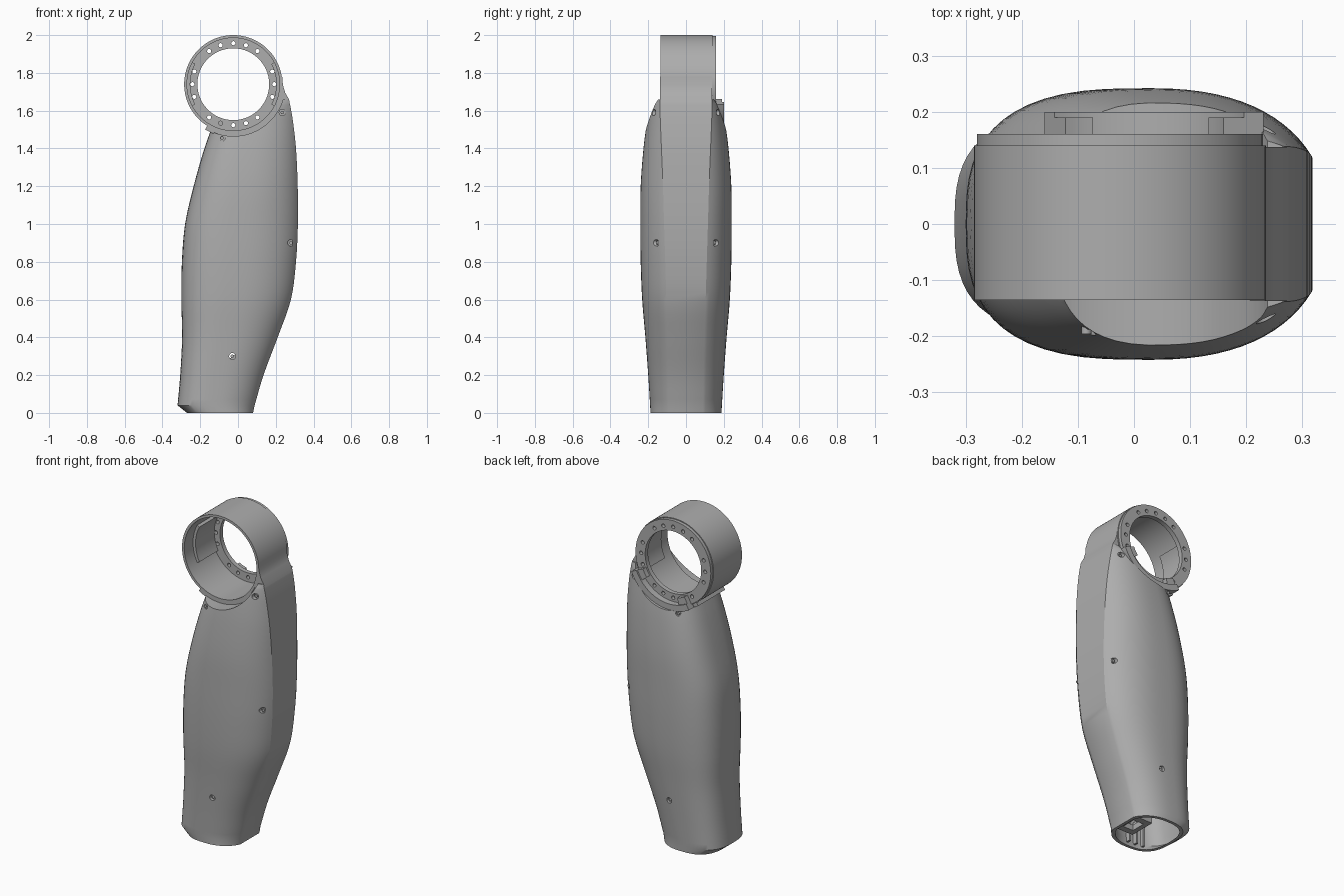
import bpy, bmesh, math
from mathutils import Vector

if "Cube" in bpy.data.objects:
    bpy.data.objects.remove(bpy.data.objects["Cube"], do_unlink=True)

grey = bpy.data.materials.new("satin_grey")
grey.use_nodes = True
grey.diffuse_color = (0.42, 0.42, 0.42, 1)
grey.node_tree.nodes["Principled BSDF"].inputs["Base Color"].default_value = grey.diffuse_color

CX, CZ = -0.025, 1.74          # ring centre


def make(name, bm):
    bmesh.ops.recalc_face_normals(bm, faces=bm.faces)
    mesh = bpy.data.meshes.new(name)
    bm.to_mesh(mesh)
    bm.free()
    mesh.materials.append(grey)
    ob = bpy.data.objects.new(name, mesh)
    bpy.context.collection.objects.link(ob)
    return ob


def select(ob):
    bpy.ops.object.select_all(action='DESELECT')
    ob.select_set(True)
    bpy.context.view_layer.objects.active = ob


def cut(ob, cutter):
    cutter.hide_render = True
    mod = ob.modifiers.new("cut", 'BOOLEAN')
    mod.operation, mod.solver, mod.object = 'DIFFERENCE', 'EXACT', cutter
    select(ob)
    bpy.ops.object.modifier_apply(modifier=mod.name)
    bpy.data.objects.remove(cutter, do_unlink=True)


def smooth(ob, angle=30):
    select(ob)
    bpy.ops.object.shade_smooth_by_angle(angle=math.radians(angle))


def loft(bm, rings, closed=False):
    loops = [[bm.verts.new(p) for p in r] for r in rings]
    pairs = list(zip(loops, loops[1:]))
    if closed:
        pairs.append((loops[-1], loops[0]))
    for a, b in pairs:
        for i in range(len(a)):
            j = (i + 1) % len(a)
            bm.faces.new((a[i], a[j], b[j], b[i]))
    if not closed:
        bm.faces.new(loops[0])
        bm.faces.new(loops[-1])


def arc(name, r0, r1, a0, a1, y0, y1):
    """Ring segment about the y axis through the ring centre."""
    full = a1 - a0 >= 360
    n = max(4, int((a1 - a0) / 3.75))
    rings = []
    for i in range(n if full else n + 1):
        a = math.radians(a0 + (a1 - a0) * i / n)
        c, s = math.cos(a), math.sin(a)
        rings.append([(CX + r * c, y, CZ + r * s)
                      for r, y in ((r0, y0), (r1, y0), (r1, y1), (r0, y1))])
    bm = bmesh.new()
    loft(bm, rings, full)
    return make(name, bm)


def rods(name, spots, segs=20):
    """Cylinders along y: (x, z, radius, y0, y1)."""
    bm = bmesh.new()
    for x, z, r, y0, y1 in spots:
        ring = [(r * math.cos(k * math.tau / segs), r * math.sin(k * math.tau / segs))
                for k in range(segs)]
        loft(bm, [[(x + u, y, z + v) for u, v in ring] for y in (y0, y1)])
    return make(name, bm)


def box(name, x0, x1, y0, y1, z0, z1):
    bm = bmesh.new()
    loft(bm, [[(x0, y0, z), (x1, y0, z), (x1, y1, z), (x0, y1, z)] for z in (z0, z1)])
    return make(name, bm)


# Shell stations: height, x min, x max, half width, spine half width
foot = (0, -.27, .08, .188, .09)
stations = [(.04, -.32, .088, .19, .09), (.2, -.306, .135, .2, .092),
            (.4, -.296, .21, .215, .097), (.6, -.3, .28, .232, .104),
            (.8, -.297, .307, .24, .11), (1, -.28, .317, .242, .116),
            (1.2, -.235, .316, .24, .122), (1.4, -.178, .307, .225, .13),
            (1.55, -.125, .29, .205, .136), (1.63, -.1, .276, .188, .138),
            (1.66, -.09, .268, .165, .138)]


def refine(st, steps=5):
    """Smooth the stations with a spline through them, spaced by height."""
    out = []
    for i in range(len(st) - 1):
        p = [Vector(st[max(0, min(len(st) - 1, i + k))]) for k in (-1, 0, 1, 2)]
        h = p[2][0] - p[1][0]
        m0 = (p[2] - p[0]) * (h / (p[2][0] - p[0][0]))
        m1 = (p[3] - p[1]) * (h / (p[3][0] - p[1][0]))
        for k in range(steps):
            t = k / steps
            out.append(p[1] * (2*t**3 - 3*t*t + 1) + m0 * (t**3 - 2*t*t + t)
                       + p[2] * (3*t*t - 2*t**3) + m1 * (t**3 - t*t))
    return out + [Vector(st[-1])]


def section(s, inset=0.0):
    """Rounded towards -x, cut flat by the spine on +x."""
    z, x0, x1, hw, w = s
    x0, x1, hw, w = x0 + inset, x1 - inset, hw - inset, w - inset
    xc, half = (x0 + x1) / 2, []
    e, n = 2.3, 14
    amax = math.acos(min(1, (w / hw) ** (e / 2)))
    for k in range(n):
        a = math.pi / 2 - k / n * math.pi / 2       # rounded side, tip to widest
        half.append((xc - (xc - x0) * math.sin(a) ** (2 / 2.8),
                     hw * max(0, math.cos(a)) ** (2 / 2.8)))
    for k in range(n + 1):
        a = amax * ((n - k) / n)
        t = amax - a                                # widest to spine edge
        half.append((xc + (x1 - xc) * (math.sin(t) / math.sin(amax)) ** (2 / e),
                     hw * math.cos(t) ** (2 / e)))
    return [(x, y, z) for x, y in half] + [(x, -y, z) for x, y in reversed(half[1:])]


# Hollow limb shell, open at the foot
outer = refine(stations)
inner = [s for s in outer if s[0] < 1.38]
bm = bmesh.new()
loft(bm, [section(s) for s in reversed(outer)] + [section(foot)]
     + [section(foot, .018)] + [section(s, .018) for s in inner])
shell = make("limb_shell", bm)

# Saddle cut for the ring, then the countersunk screw holes on both sides
cut(shell, rods("saddle_cutter", [(CX, CZ, .275, -.4, .4)], 120))
screws = [(-.085, 1.455, .2), (.235, 1.59, .165), (-.03, .3, .2), (.28, .9, .16)]
holes, heads = [], []
for x, z, y in screws:
    for side in (-1, 1):
        holes.append((x, z, .017, side * (y - .012), side * .3))
        heads.append((x, z, .009, side * (y - .02), side * (y - .004)))
cut(shell, rods("screw_hole_cutter", holes))
smooth(shell)
smooth(rods("screw_heads", heads))

# Ring barrel and inner liners
smooth(arc("ring_barrel", .245, .26, 0, 360, -.135, .14))
for name, a in (("left_liner", -28), ("right_liner", 152)):
    smooth(arc(name, .228, .247, a, a + 56, -.05, .135))

# Rear flange with bolt holes
flange = arc("ring_flange", .19, .255, 0, 360, .132, .16)
bolts = [k * 18 for k in range(20) if k not in (2, 8, 12, 18)]
cut(flange, rods("bolt_cutter", [(CX + .217 * math.cos(math.radians(a)),
                                  CZ + .217 * math.sin(math.radians(a)), .011, .1, .3)
                                 for a in bolts], 16))
smooth(flange)

# Saddle under the ring and rear clamp bracket with two tabs
smooth(arc("ring_saddle", .252, .282, 238, 345, -.13, .13))
smooth(arc("clamp_bracket", .24, .278, 241, 337, .15, .2))
for name, a in (("clamp_tab_right", 241), ("clamp_tab_left", 322)):
    smooth(arc(name, .2, .262, a, a + 15, .155, .19))

# Spine fillet joining the shell to the ring
bm = bmesh.new()
profile = [(.2, 1.55), (.294, 1.5), (.285, 1.58), (.27, 1.66), (.25, 1.695),
           (.238, 1.735), (.234, 1.78)]
loft(bm, [[(x, y, z) for x, z in profile] for y in (-.137, .137)])
smooth(make("spine_fillet", bm))

# Socket frame and guide ribs inside the foot
frame = box("foot_socket", -.06, .075, -.085, .085, .015, .05)
cut(frame, box("socket_cutter", -.03, .04, -.045, .045, -.1, .1))
for i in range(3):
    x = -.2 + i * .05
    box("foot_rib_%d" % (i + 1), x, x + .012, -.172, -.145, .02, .16)
